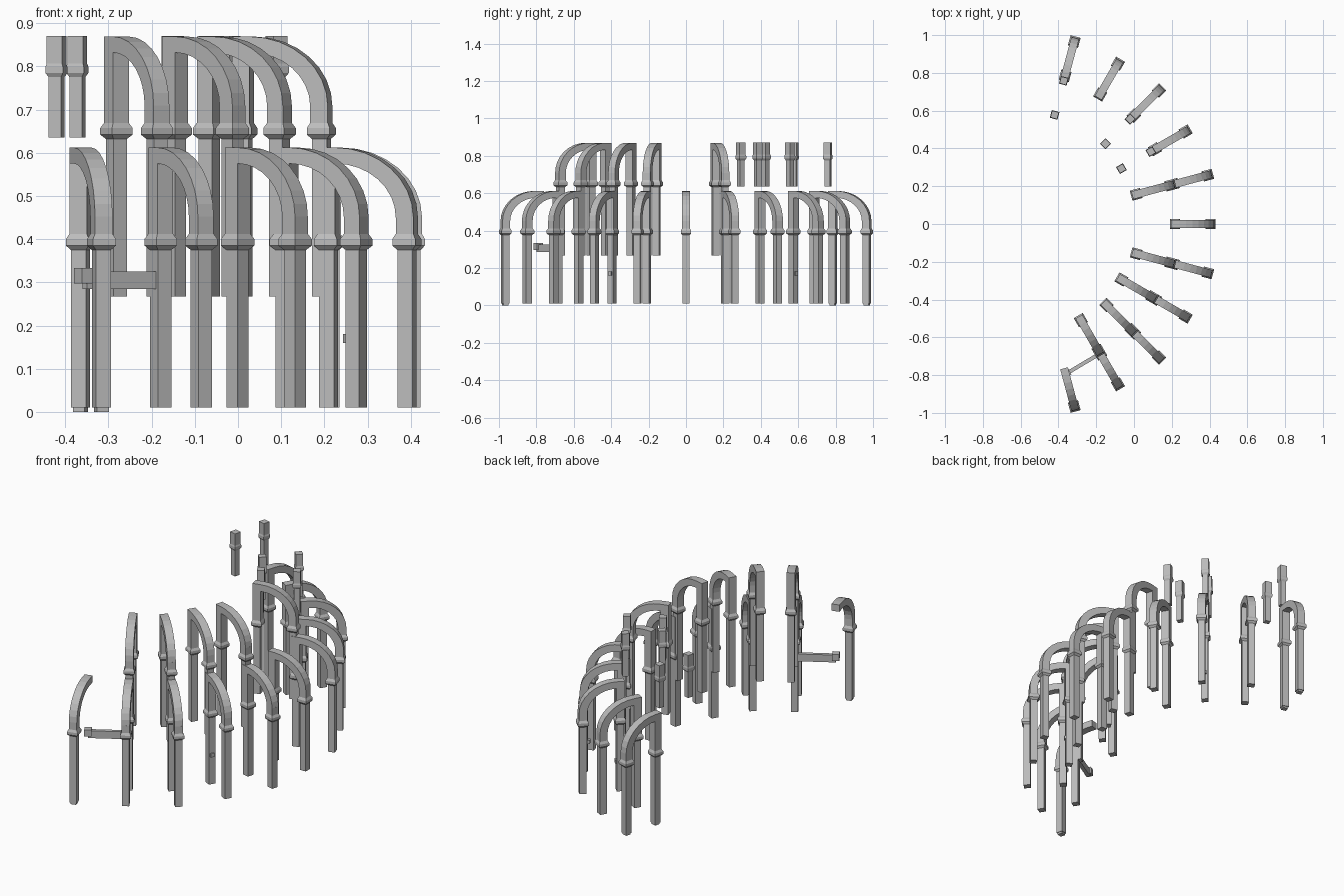
import bpy, bmesh, math
from mathutils import Matrix, Vector

if "Cube" in bpy.data.objects:
    bpy.data.objects.remove(bpy.data.objects["Cube"], do_unlink=True)

stone = bpy.data.materials.new("grey_stone")
stone.use_nodes = True
COLOUR = (0.5, 0.5, 0.5, 1)
stone.diffuse_color = COLOUR
stone.node_tree.nodes["Principled BSDF"].inputs["Base Color"].default_value = COLOUR

CENTRE = Vector((-0.575, 0, 0))
ARCH_W, COL_W, CAP_W = 0.042, 0.036, 0.055
OUTER, INNER = 0.98, 0.792          # column radii of the lower ring
UP_R, UP_Z = -0.205, 0.257          # shift from lower to upper ring


def loft_square(bm, x, sections):
    """Square tower at radius x through (z, width) sections."""
    rings = []
    for z, w in sections:
        h = w / 2
        rings.append([bm.verts.new((x + sx * h, sy * h, z))
                      for sx, sy in ((-1, -1), (1, -1), (1, 1), (-1, 1))])
    for a, b in zip(rings, rings[1:]):
        for i in range(4):
            j = (i + 1) % 4
            bm.faces.new((a[i], a[j], b[j], b[i]))
    bm.faces.new(rings[0][::-1])
    bm.faces.new(rings[-1])


def column(bm, x, top):
    """Pier with a bevelled capital, continued by the wider springer."""
    loft_square(bm, x, [(0.01, COL_W), (0.375, COL_W), (0.385, CAP_W),
                        (0.4, CAP_W), (0.412, ARCH_W), (top, ARCH_W)])


def quarter_arch(bm, steps=8):
    """Quarter-ellipse rib from the outer springer to the inner pier."""
    left, hub, spring = INNER - ARCH_W / 2, INNER + ARCH_W / 2, 0.45
    right = OUTER + ARCH_W / 2

    def arc(a, b):
        return [(hub + a * math.cos(t), spring + b * math.sin(t))
                for t in (math.pi / 2 * i / steps for i in range(steps + 1))]
    outer = arc(right - hub, 0.162) + [(left, 0.612)]
    inner = arc(right - hub - ARCH_W, 0.125) + [(left, 0.575)]
    sides = []
    for y in (-ARCH_W / 2, ARCH_W / 2):
        sides.append([[bm.verts.new((x, y, z)) for x, z in p] for p in (outer, inner)])
    (fo, fi), (bo, bi) = sides
    for i in range(len(outer) - 1):
        bm.faces.new((fo[i], fo[i + 1], fi[i + 1], fi[i]))
        bm.faces.new((bo[i], bi[i], bi[i + 1], bo[i + 1]))
        bm.faces.new((fo[i], bo[i], bo[i + 1], fo[i + 1]))
        bm.faces.new((fi[i], fi[i + 1], bi[i + 1], bi[i]))
    bm.faces.new((fo[-1], bo[-1], bi[-1], fi[-1]))


def finish(bm, name):
    bmesh.ops.recalc_face_normals(bm, faces=bm.faces)
    mesh = bpy.data.meshes.new(name)
    bm.to_mesh(mesh)
    bm.free()
    mesh.materials.append(stone)
    return mesh


def buttress_mesh(name, with_inner=True):
    bm = bmesh.new()
    column(bm, OUTER, 0.452)
    quarter_arch(bm)
    if with_inner:
        column(bm, INNER, 0.58)
    return finish(bm, name)


def place(mesh, name, angle, r=0, z=0):
    ob = bpy.data.objects.new(name, mesh)
    a = math.radians(angle)
    # every second rib stands slightly further out
    r += 0.02 if round(angle / 15) % 2 else 0
    ob.location = CENTRE + Vector((r * math.cos(a), r * math.sin(a), z))
    ob.rotation_euler.z = a
    bpy.context.collection.objects.link(ob)


def box(name, centre, size, angle=0):
    bm = bmesh.new()
    bmesh.ops.create_cube(bm, size=1, matrix=Matrix.Diagonal((*size, 1)))
    ob = bpy.data.objects.new(name, finish(bm, name))
    ob.location = centre
    ob.rotation_euler.z = angle
    bpy.context.collection.objects.link(ob)


def polar(angle, r, z):
    a = math.radians(angle)
    return CENTRE + Vector((r * math.cos(a), r * math.sin(a), z))


# Lower ring of buttresses; the first one has lost its inner pier
full = buttress_mesh("buttress")
broken = buttress_mesh("broken_buttress", False)
for ang in range(-75, 76, 15):
    place(broken if ang == -75 else full, "lower_buttress", ang)

# Upper ring, partly missing
for ang in (-60, -45, -30, -15, 15):
    place(full, "upper_buttress", ang, UP_R, UP_Z)

# Loose wall shafts left where upper buttresses are missing
bm = bmesh.new()
loft_square(bm, 0, [(0.635, 0.03), (0.775, 0.03), (0.785, 0.042),
                    (0.798, 0.042), (0.806, 0.037), (0.87, 0.037)])
shaft = finish(bm, "wall_shaft")
for ang, r in ((75, 0.765), (75, 0.578), (45, 0.58), (45, 0.765),
               (30, 0.587), (30, 0.767)):
    place(shaft, "wall_shaft", ang, r)

# Tie beam with its end block
start, end = Vector((-0.355, -0.79, 0.305)), Vector((-0.17, -0.68, 0.305))
span = end - start
turn = math.atan2(span.y, span.x)
box("tie_beam", (start + end) / 2, (span.length, 0.02, 0.04), turn)
box("tie_beam_block", start + Vector((0, 0, 0.01)), (0.036, 0.036, 0.036), turn)

# Small feet and brackets on the piers
for ang, r in ((75, INNER + 0.02), (75, OUTER + 0.02), (-75, OUTER + 0.02)):
    box("pier_foot", polar(ang, r, 0.01), (0.028, 0.028, 0.02), math.radians(ang))
for ang, r in ((45, INNER + 0.035), (-30, INNER + 0.015), (30, OUTER - 0.02)):
    box("pier_bracket", polar(ang, r, 0.17), (0.02, 0.02, 0.02), math.radians(ang))
